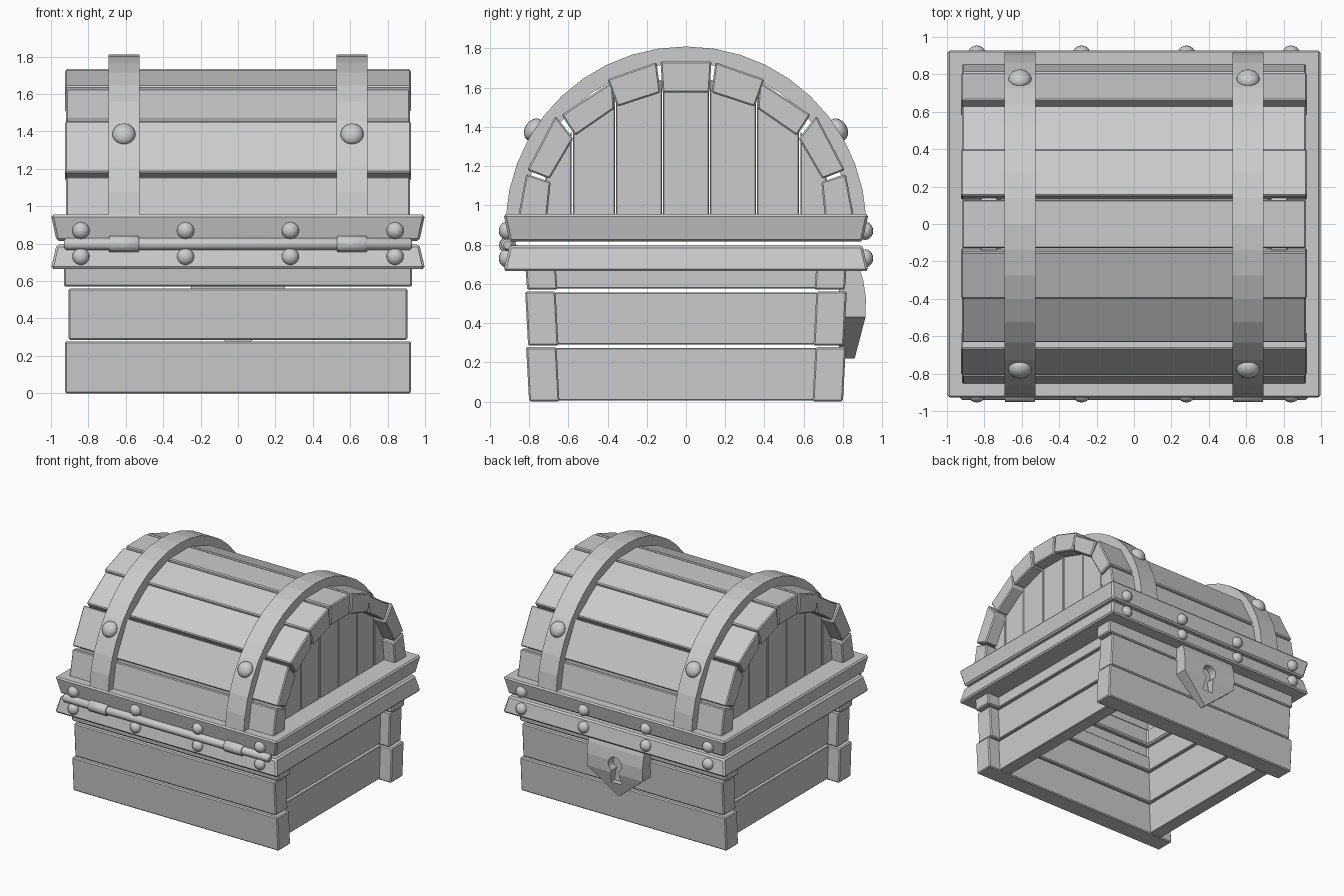
import bpy, bmesh, math
from mathutils import Vector

if "Cube" in bpy.data.objects:
    bpy.data.objects.remove(bpy.data.objects["Cube"])


def add(name, bm, bevel=0.0, smooth=False):
    bmesh.ops.recalc_face_normals(bm, faces=bm.faces[:])
    for f in bm.faces:
        f.smooth = smooth
    me = bpy.data.meshes.new(name)
    bm.to_mesh(me)
    bm.free()
    ob = bpy.data.objects.new(name, me)
    bpy.context.collection.objects.link(ob)
    if bevel:
        m = ob.modifiers.new("bevel", "BEVEL")
        m.width, m.segments, m.angle_limit = bevel, 1, math.radians(40)
    return ob


def prism_bm(pts, x0, x1):
    """Extrude a (y, z) outline from x0 to x1."""
    bm = bmesh.new()
    face = bm.faces.new([bm.verts.new((x0, y, z)) for y, z in pts])
    ext = bmesh.ops.extrude_face_region(bm, geom=[face])["geom"]
    bmesh.ops.translate(bm, vec=(x1 - x0, 0, 0),
                        verts=[v for v in ext if isinstance(v, bmesh.types.BMVert)])
    return bm


def prism(name, pts, x0, x1, bevel=0.008):
    return add(name, prism_bm(pts, x0, x1), bevel)


def flip(pts):
    return [(-y, z) for y, z in pts]


def rect(y0, y1, z0, z1):
    return [(y0, z0), (y1, z0), (y1, z1), (y0, z1)]


def rod(name, x, y, z, r, length, bevel=0.0):
    bm = bmesh.new()
    bmesh.ops.create_cone(bm, cap_ends=True, segments=16, radius1=r, radius2=r, depth=length)
    ob = add(name, bm, bevel)
    for f in ob.data.polygons:
        f.use_smooth = len(f.vertices) == 4
    ob.location, ob.rotation_euler = (x, y, z), (0, math.pi / 2, 0)
    return ob


def rivet(name, loc, r, tilt=0.0, depth=0.75):
    bm = bmesh.new()
    bmesh.ops.create_uvsphere(bm, u_segments=16, v_segments=10, radius=r)
    ob = add(name, bm, smooth=True)
    ob.location, ob.scale, ob.rotation_euler = loc, (1, depth, 1), (tilt, 0, 0)


# Front and back boards of the box, flaring slightly outwards
rows = [(0.0, 0.277, 0.925, 0.80, 0.815), (0.285, 0.56, 0.905, 0.805, 0.82),
        (0.57, 0.70, 0.93, 0.81, 0.82)]
for i, (z0, z1, hx, yb, yt) in enumerate(rows):
    pts = [(yb - 0.155, z0), (yb, z0), (yt, z1), (yt - 0.155, z1)]
    prism(f"back_board_{i}", pts, -hx, hx)
    prism(f"front_board_{i}", flip(pts), -hx, hx)
    # Side boards, recessed between them
    for s in (-1, 1):
        prism(f"side_board_{i}", rect(-0.67, 0.67, z0 + 0.006, z1 - 0.004),
              *sorted((s * 0.71, s * 0.82)), bevel=0.005)


# Flared metal rims: hollow rectangular frames
def rim(name, z0, out0, z1, out1):
    bm = bmesh.new()
    loops = []
    for z, (hx, hy) in ((z0, out0), (z1, out1), (z1, (0.71, 0.68)), (z0, (0.71, 0.68))):
        loops.append([bm.verts.new((sx * hx, sy * hy, z))
                      for sx, sy in ((-1, -1), (1, -1), (1, 1), (-1, 1))])
    for a in range(4):
        for b in range(4):
            A, B, c = loops[a], loops[(a + 1) % 4], (b + 1) % 4
            bm.faces.new((A[b], A[c], B[c], B[b]))
    add(name, bm, 0.012)


rim("lower_rim", 0.665, (1.0, 0.93), 0.795, (0.97, 0.90))
rim("upper_rim", 0.815, (0.97, 0.90), 0.955, (1.0, 0.93))

# Lid staves laid around the arch
staves = [
    [(0.15, 1.73), (0.40, 1.643), (0.35, 1.503), (0.13, 1.575)],
    [(0.375, 1.632), (0.635, 1.462), (0.565, 1.355), (0.365, 1.493)],
    [(0.665, 1.457), (0.81, 1.18), (0.695, 1.135), (0.575, 1.34)],
    [(0.815, 1.16), (0.86, 0.92), (0.71, 0.92), (0.69, 1.12)],
]
prism("lid_stave_top", [(-0.13, 1.735), (0.13, 1.735), (0.12, 1.575), (-0.12, 1.575)], -0.92, 0.92)
for i, pts in enumerate(staves):
    hx = 0.925 - 0.005 * (i % 2)
    prism(f"lid_stave_back_{i}", pts, -hx, hx)
    prism(f"lid_stave_front_{i}", flip(pts), -hx, hx)

# Upright planks closing the lid ends
edges = [-0.72, -0.58, -0.36, -0.12, 0.12, 0.36, 0.58, 0.72]
for y0, y1 in zip(edges, edges[1:]):
    y0, y1 = y0 + 0.003, y1 - 0.003
    top = [(y, 0.89 + math.sqrt(0.76 ** 2 - y * y)) for y in (y1, y0)]
    for s in (-1, 1):
        prism("lid_end_plank", [(y0, 0.9), (y1, 0.9)] + top, *sorted((s * 0.73, s * 0.82)), bevel=0.005)

# Curved straps with their rivets
CZ, N = 0.89, 20
ang = [math.radians(3 + 174 * k / N) for k in range(N + 1)]
arc = [(0.92 * math.cos(a), CZ + 0.92 * math.sin(a)) for a in ang]
arc += [(0.835 * math.cos(a), CZ + 0.835 * math.sin(a)) for a in reversed(ang)]
for sx in (-1, 1):
    x = sx * 0.61
    prism("lid_strap", arc, x - 0.083, x + 0.083, bevel=0)
    for sy in (-1, 1):
        rivet("strap_rivet", (x, sy * 0.775, 1.385), 0.062, sy * math.radians(32.6))
    rod("hinge_knuckle", x, -0.91, 0.798, 0.043, 0.16, 0.004)

# Hinge rod and rim rivets
rod("hinge_rod", 0, -0.91, 0.798, 0.032, 1.86, 0.012)
for x in (-0.84, -0.28, 0.28, 0.84):
    for z in (0.73, 0.87):
        for s in (-1, 1):
            rivet("rim_rivet", (x, s * 0.913, z), 0.046, 0, 0.9)

# Shield-shaped lock plate on the back side, cut to a point
bm = prism_bm([(0.78, 0.69), (0.88, 0.69), (0.903, 0.62), (0.917, 0.53),
               (0.915, 0.43), (0.86, 0.22), (0.78, 0.22)], -0.25, 0.25)
for s in (-1, 1):
    bmesh.ops.bisect_plane(bm, geom=bm.verts[:] + bm.edges[:] + bm.faces[:], dist=1e-5,
                           plane_co=Vector((0, 0, 0.22)), plane_no=Vector((s * 0.21, 0, -0.25)),
                           clear_outer=True)
    bmesh.ops.holes_fill(bm, edges=[e for e in bm.edges if e.is_boundary])
lock = add("lock_plate", bm)

# Keyhole recess: one round-headed outline used as a cutter
hole = [(0.06 * math.cos(math.radians(a)), 0.50 + 0.06 * math.sin(math.radians(a)))
        for a in range(-60, 241, 20)] + [(-0.05, 0.34), (0.05, 0.34)]
bm = bmesh.new()
face = bm.faces.new([bm.verts.new((x, 0.85, z)) for x, z in hole])
ext = bmesh.ops.extrude_face_region(bm, geom=[face])["geom"]
bmesh.ops.translate(bm, vec=(0, 0.2, 0), verts=[v for v in ext if isinstance(v, bmesh.types.BMVert)])
cutter = add("keyhole_cutter", bm)
cutter.hide_render = True
cutter.display_type = "WIRE"
cut = lock.modifiers.new("keyhole", "BOOLEAN")
cut.object, cut.operation, cut.solver = cutter, "DIFFERENCE", "EXACT"
